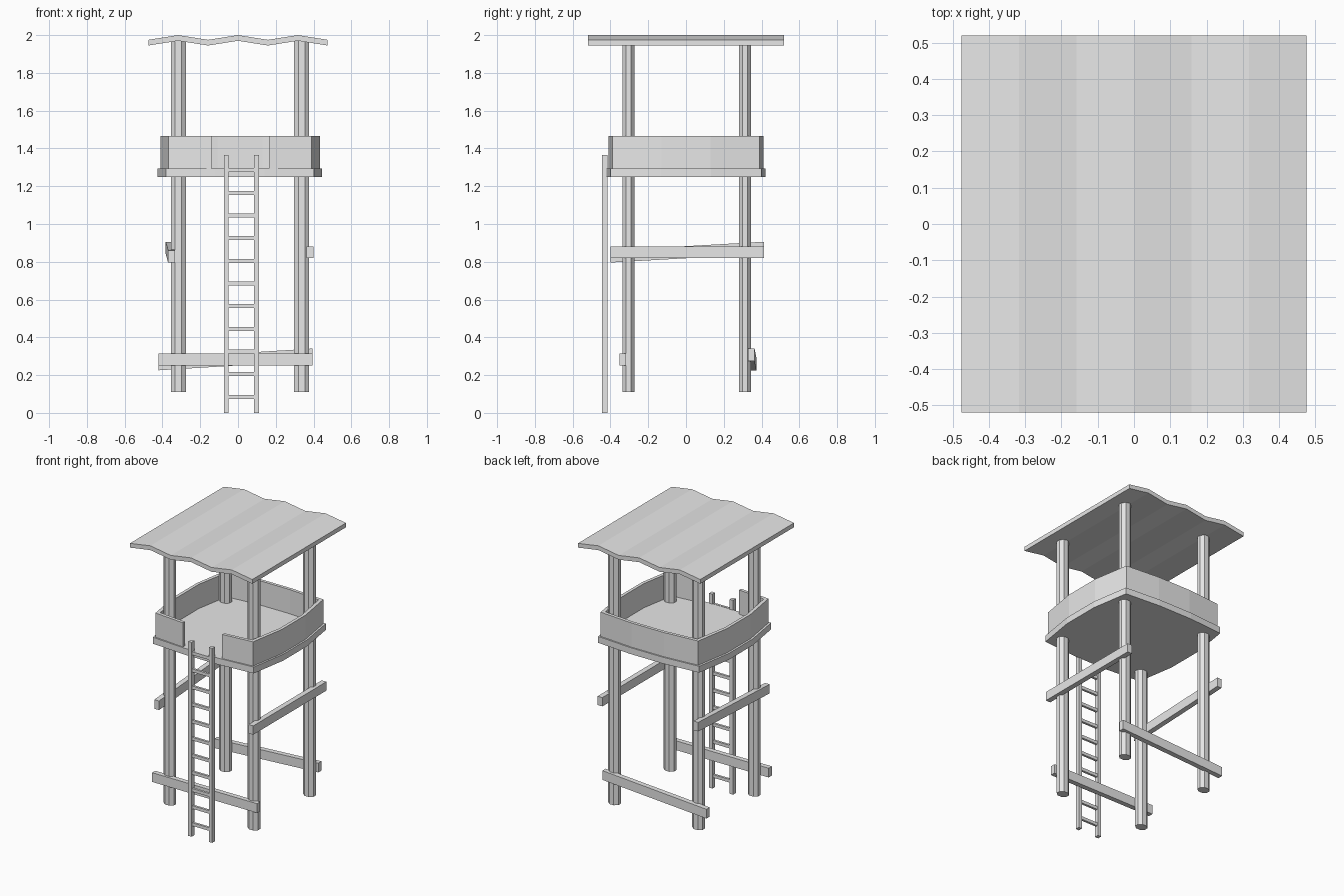
import bpy, bmesh, math
from mathutils import Vector

if "Cube" in bpy.data.objects:
    bpy.data.objects.remove(bpy.data.objects["Cube"])

grey = bpy.data.materials.new("weathered grey")
grey.diffuse_color = (0.8, 0.8, 0.8, 1)
grey.use_nodes = True
grey.node_tree.nodes["Principled BSDF"].inputs["Base Color"].default_value = grey.diffuse_color


def finish(name, bm):
    bmesh.ops.recalc_face_normals(bm, faces=bm.faces)
    me = bpy.data.meshes.new(name)
    bm.to_mesh(me)
    bm.free()
    me.materials.append(grey)
    ob = bpy.data.objects.new(name, me)
    bpy.context.collection.objects.link(ob)
    return ob


def prism(name, outline, offset):
    """Extrude a closed outline of 3D points along an offset."""
    bm = bmesh.new()
    face = bm.faces.new([bm.verts.new(p) for p in outline])
    ext = bmesh.ops.extrude_face_region(bm, geom=[face])
    moved = [g for g in ext["geom"] if isinstance(g, bmesh.types.BMVert)]
    bmesh.ops.translate(bm, verts=moved, vec=offset)
    return finish(name, bm)


def box(name, x0, x1, y0, y1, z0, z1):
    return prism(name, [(x0, y0, z0), (x1, y0, z0), (x1, y1, z0), (x0, y1, z0)],
                 (0, 0, z1 - z0))


def beam(name, a, b, side, height):
    """Plank from a to b with upright ends, given side vector and height."""
    s, h = Vector(side) / 2, Vector((0, 0, height / 2))
    a, b = Vector(a), Vector(b)
    return prism(name, [a - s - h, a + s - h, a + s + h, a - s + h], b - a)


def bowed(cx, hx, hy, bx, by):
    """Square plan whose four sides bow outward in three segments."""
    t = 1 / 3
    return [(cx - hx, -hy), (cx - hx * t, -by), (cx + hx * t, -by),
            (cx + hx, -hy), (cx + bx, -hy * t), (cx + bx, hy * t),
            (cx + hx, hy), (cx + hx * t, by), (cx - hx * t, by),
            (cx - hx, hy), (cx - bx, hy * t), (cx - bx, -hy * t)]


# Four octagonal posts
for x, xn in ((-0.316, "left"), (0.337, "right")):
    for y, yn in ((-0.304, "front"), (0.312, "back")):
        ring = [(x + 0.043 * math.cos(math.pi * (i + 0.5) / 4),
                 y + 0.035 * math.sin(math.pi * (i + 0.5) / 4), 0.11) for i in range(8)]
        prism(f"{yn}_{xn}_post", ring, (0, 0, 1.86))

# Bowed platform
prism("platform", [(x, y, 1.25) for x, y in bowed(0.01, 0.392, 0.4, 0.435, 0.42)],
      (0, 0, 0.045))

# Railing wall, open at the front for the ladder
outer = bowed(0.011, 0.379, 0.39, 0.422, 0.411)
inner = bowed(0.011, 0.357, 0.368, 0.400, 0.389)
outer = [(0.165, -0.411)] + outer[3:] + [outer[0], (-0.14, -0.411)]
inner = [(0.165, -0.389)] + inner[3:] + [inner[0], (-0.14, -0.389)]
bm = bmesh.new()
rings = [[bm.verts.new((x, y, z)) for x, y in pts]
         for pts, z in ((outer, 1.295), (outer, 1.465), (inner, 1.465), (inner, 1.295))]
for k in range(4):
    a, b = rings[k], rings[(k + 1) % 4]
    for i in range(len(outer) - 1):
        bm.faces.new((a[i], a[i + 1], b[i + 1], b[i]))
for i in (0, -1):
    bm.faces.new([r[i] for r in rings])
finish("railing", bm)

# Zigzag roof sheet
top = [(-0.475 + 0.95 * i / 6, -0.52, 2.0 if i % 2 else 1.975) for i in range(7)]
prism("roof", top + [(x, y, z - 0.03) for x, y, z in reversed(top)], (0, 1.04, 0))

# Cross planks on the four sides
beam("front_brace", (-0.42, -0.335, 0.283), (0.395, -0.335, 0.283), (0, 0.035, 0), 0.065)
beam("back_brace", (-0.42, 0.355, 0.258), (0.395, 0.345, 0.308), (0, 0.036, 0), 0.065)
beam("right_brace", (0.38, -0.4, 0.85), (0.38, 0.412, 0.85), (0.037, 0, 0), 0.062)
beam("left_brace", (-0.352, -0.4, 0.828), (-0.365, 0.412, 0.874), (0.036, 0, 0), 0.064)

# Ladder
box("ladder_left_rail", -0.075, -0.049, -0.445, -0.415, 0, 1.365)
box("ladder_right_rail", 0.085, 0.111, -0.445, -0.415, 0, 1.365)
for i in range(11):
    z = 0.085 + 0.12 * i
    box(f"ladder_rung_{i + 1}", -0.07, 0.106, -0.438, -0.422, z - 0.011, z + 0.011)
